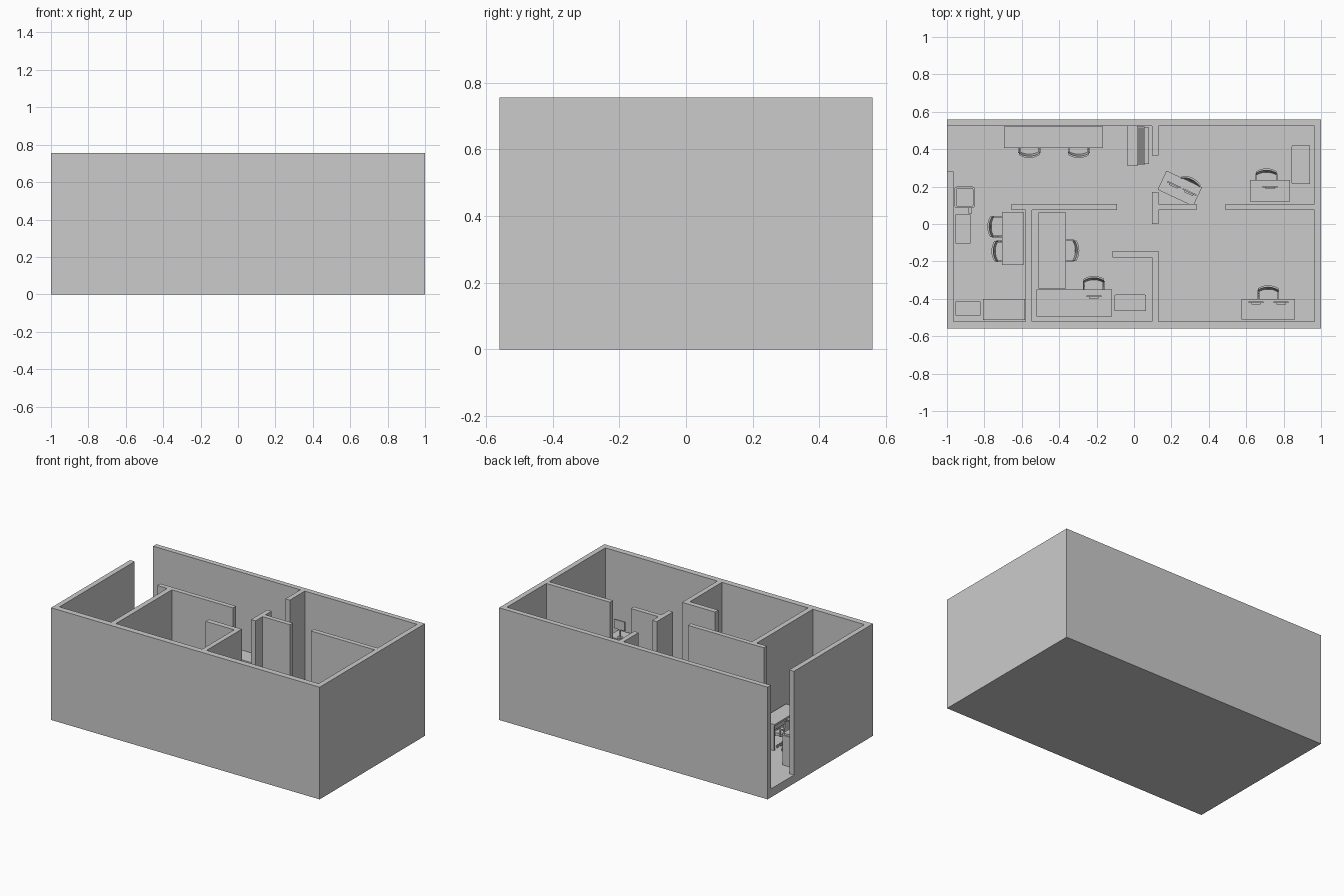
import bpy, bmesh, math
from mathutils import Matrix, Vector

if "Cube" in bpy.data.objects:
    bpy.data.objects.remove(bpy.data.objects["Cube"])

F, H = 0.057, 0.755      # floor level, wall top
DT = 0.235               # desk top level


def finish(name, bm, M=Matrix()):
    bmesh.ops.recalc_face_normals(bm, faces=bm.faces)
    me = bpy.data.meshes.new(name)
    bm.to_mesh(me)
    bm.free()
    ob = bpy.data.objects.new(name, me)
    ob.matrix_world = M
    bpy.context.collection.objects.link(ob)
    return ob


def box(bm, x0, x1, y0, y1, z0, z1, tilt=0.0):
    c = Vector(((x0 + x1) / 2, (y0 + y1) / 2, (z0 + z1) / 2))
    m = (Matrix.Translation(c) @ Matrix.Rotation(tilt, 4, 'X')
         @ Matrix.Diagonal((x1 - x0, y1 - y0, z1 - z0, 1)))
    bmesh.ops.create_cube(bm, size=1, matrix=m)


def cyl(bm, x, y, z0, z1, r, n=12):
    bmesh.ops.create_cone(bm, cap_ends=True, segments=n, radius1=r, radius2=r, depth=z1 - z0,
                          matrix=Matrix.Translation((x, y, (z0 + z1) / 2)))


def prism(bm, pts, z0, z1):
    f = bm.faces.new([bm.verts.new((x, y, z0)) for x, y in pts])
    r = bmesh.ops.extrude_face_region(bm, geom=[f])
    bmesh.ops.translate(bm, vec=(0, 0, z1 - z0),
                        verts=[v for v in r['geom'] if isinstance(v, bmesh.types.BMVert)])


def rounded(x0, x1, y0, y1, r, n=4):
    pts = []
    for k, (cx, cy) in enumerate(((x1 - r, y1 - r), (x0 + r, y1 - r), (x0 + r, y0 + r), (x1 - r, y0 + r))):
        for i in range(n + 1):
            a = math.pi / 2 * (k + i / n)
            pts.append((cx + r * math.cos(a), cy + r * math.sin(a)))
    return pts


def place(x, y, deg=0, z=F):
    return Matrix.Translation((x, y, z)) @ Matrix.Rotation(math.radians(deg), 4, 'Z')


# Outer walls: one open outline with the doorway at the back left
bm = bmesh.new()
prism(bm, [(-1, -.56), (1, -.56), (1, .56), (-1, .56), (-1, .525), (.965, .525),
           (.965, -.52), (-.965, -.52), (-.965, .28), (-1, .28)], 0, H)
finish("outer_walls", bm)

# Floor, running out through the doorway
bm = bmesh.new()
prism(bm, [(-.965, -.52), (.965, -.52), (.965, .525), (-1, .525), (-1, .28), (-.965, .28)], 0, F)
finish("floor", bm)

# Partition walls
for i, (x0, x1, y0, y1) in enumerate((
        (.097, .13, .365, .525), (-.115, .097, -.18, -.145), (-.58, -.545, -.52, .075),
        (-.655, -.09, .075, .107), (.49, .965, .075, .107), (.097, .13, -.52, -.145))):
    bm = bmesh.new()
    box(bm, x0, x1, y0, y1, F, H)
    finish(f"partition_{i}", bm)
bm = bmesh.new()
prism(bm, [(.097, 0), (.13, 0), (.13, .075), (.335, .075), (.335, .107), (.13, .107),
           (.13, .172), (.097, .172)], F, H)
finish("corner_partition", bm)


# Desk: top, two side panels and a modesty panel; w along local x
def desk(name, x, y, w, d, deg=0):
    bm = bmesh.new()
    h, t = DT - F, .012
    box(bm, -w/2, w/2, -d/2, d/2, h - t, h)
    for s in (-1, 1):
        c = s * (w/2 - .008)
        box(bm, c - .006, c + .006, -d/2 + .005, d/2 - .005, 0, h - t)
    box(bm, -w/2 + .014, w/2 - .014, -d/2 + .008, -d/2 + .016, .06, h - t)
    finish(name, bm, place(x, y, deg))


# Swivel chair: faces local -y, backrest outer side at local y = .055
def chair(name, x, y, deg=0):
    bm = bmesh.new()
    for k in range(5):
        a = 2 * math.pi * k / 5 + .3
        start = len(bm.verts)
        box(bm, 0, .05, -.005, .005, .012, .02)
        bm.verts.ensure_lookup_table()
        bmesh.ops.rotate(bm, verts=bm.verts[start:], cent=(0, 0, 0), matrix=Matrix.Rotation(a, 3, 'Z'))
        cyl(bm, .047 * math.cos(a), .047 * math.sin(a), 0, .013, .007, 8)
    cyl(bm, 0, 0, .015, .095, .008)
    prism(bm, rounded(-.05, .05, -.05, .042, .018), .092, .11)
    for s in (-1, 1):
        c = s * .055
        box(bm, c - .004, c + .004, -.022, .03, .14, .147)
        box(bm, c - .004, c + .004, -.003, .006, .098, .14)
        box(bm, min(c, s * .03), max(c, s * .03), -.003, .006, .092, .098)
    box(bm, -.01, .01, .036, .044, .09, .14, -.1)
    finish(name + "_frame", bm, place(x, y, deg))
    # bowed backrest
    bm = bmesh.new()
    n, half = 8, .055
    xs = [-half + 2 * half * i / n for i in range(n + 1)]
    bow = [.052 - .016 * (v / half) ** 2 for v in xs]
    pts = list(zip(xs, bow)) + [(v, b - .01) for v, b in zip(xs[::-1], bow[::-1])]
    prism(bm, pts, .118, .205)
    for v in bm.verts:
        v.co.y += (v.co.z - .16) * .12
    finish(name + "_backrest", bm, place(x, y, deg))


# Monitor on a foot with a keyboard; screen faces local +y
def monitor(name, x, y, deg=0):
    bm = bmesh.new()
    cyl(bm, 0, 0, 0, .005, .018, 16)
    box(bm, -.005, .005, -.006, .002, .005, .085)
    box(bm, -.04, .04, 0, .008, .058, .118)
    box(bm, -.025, .025, -.008, 0, .07, .105)
    finish(name, bm, place(x, y, deg, DT))


# Cabinet with drawer fronts on the given side
def cabinet(name, x0, x1, y0, y1, h, side, n=3):
    bm = bmesh.new()
    box(bm, x0, x1, y0, y1, F, F + h)
    step = h / n
    for i in range(n):
        a, b = F + i * step + .005, F + (i + 1) * step - .005
        if side in '+x-x':
            s = 1 if side == '+x' else -1
            e = x1 if s > 0 else x0
            box(bm, min(e, e + s * .003), max(e, e + s * .003), y0 + .005, y1 - .005, a, b)
        else:
            s = 1 if side == '+y' else -1
            e = y1 if s > 0 else y0
            box(bm, x0 + .005, x1 - .005, min(e, e + s * .003), max(e, e + s * .003), a, b)
    finish(name, bm)


# Desks: name, centre, width, depth, turn
for args in (("back_desk_1", -.5625, .463, .265, .115, 180), ("back_desk_2", -.2975, .463, .265, .115, 180),
             ("left_desk", -.647, -.078, .285, .115, 90), ("left_corner_desk", -.695, -.458, .225, .112, 0),
             ("middle_long_desk", -.437, -.142, .405, .145, -90), ("middle_front_desk", -.32, -.422, .405, .143, 0),
             ("angled_desk", .245, .19, .21, .112, -25), ("right_back_desk", .727, .177, .215, .115, 0),
             ("right_front_desk", .717, -.455, .285, .11, 0)):
    desk(*args)

# Chairs: name, centre, turn
for i, (x, y, a) in enumerate(((-.56, .41, 180), (-.295, .41, 180), (-.727, -.015, 90), (-.705, -.145, 90),
                               (-.35, -.142, -90), (-.215, -.335, 0), (.288, .195, -25),
                               (.708, .24, 0), (.717, -.385, 0))):
    chair(f"chair_{i}", x, y, a)

# Monitors
for i, (x, y, a) in enumerate(((.212, .207, -25), (.295, .167, -25), (.727, .195, 0),
                               (.652, -.422, 0), (.787, -.422, 0), (-.215, -.39, 0))):
    monitor(f"monitor_{i}", x, y, a)

# Cabinets
cabinet("right_cabinet", .845, .94, .215, .42, .18, '-x')
cabinet("middle_cabinet", -.105, .065, -.465, -.38, .16, '+y')
cabinet("left_wall_cabinet", -.955, -.875, -.105, .05, .18, '+x')
cabinet("left_corner_cabinet", -.955, -.82, -.49, -.415, .2, '+y', 2)

# Copier: body, slatted feeder and paper tray
bm = bmesh.new()
box(bm, -.035, .02, .31, .525, F, F + .2)
box(bm, .02, .055, .315, .52, F, F + .16)
for i in range(6):
    x = .021 + i * .0055
    box(bm, x, x + .003, .32, .515, F + .16, F + .19)
box(bm, .055, .08, .32, .515, F, F + .13)
finish("copier", bm)

# Water cooler with rounded rim and side spout
bm = bmesh.new()
prism(bm, rounded(-.96, -.85, .085, .2, .015), F, F + .2)
prism(bm, rounded(-.952, -.858, .093, .192, .012), F + .2, F + .212)
box(bm, -.885, -.865, .055, .085, F + .12, F + .135)
finish("cooler", bm)
